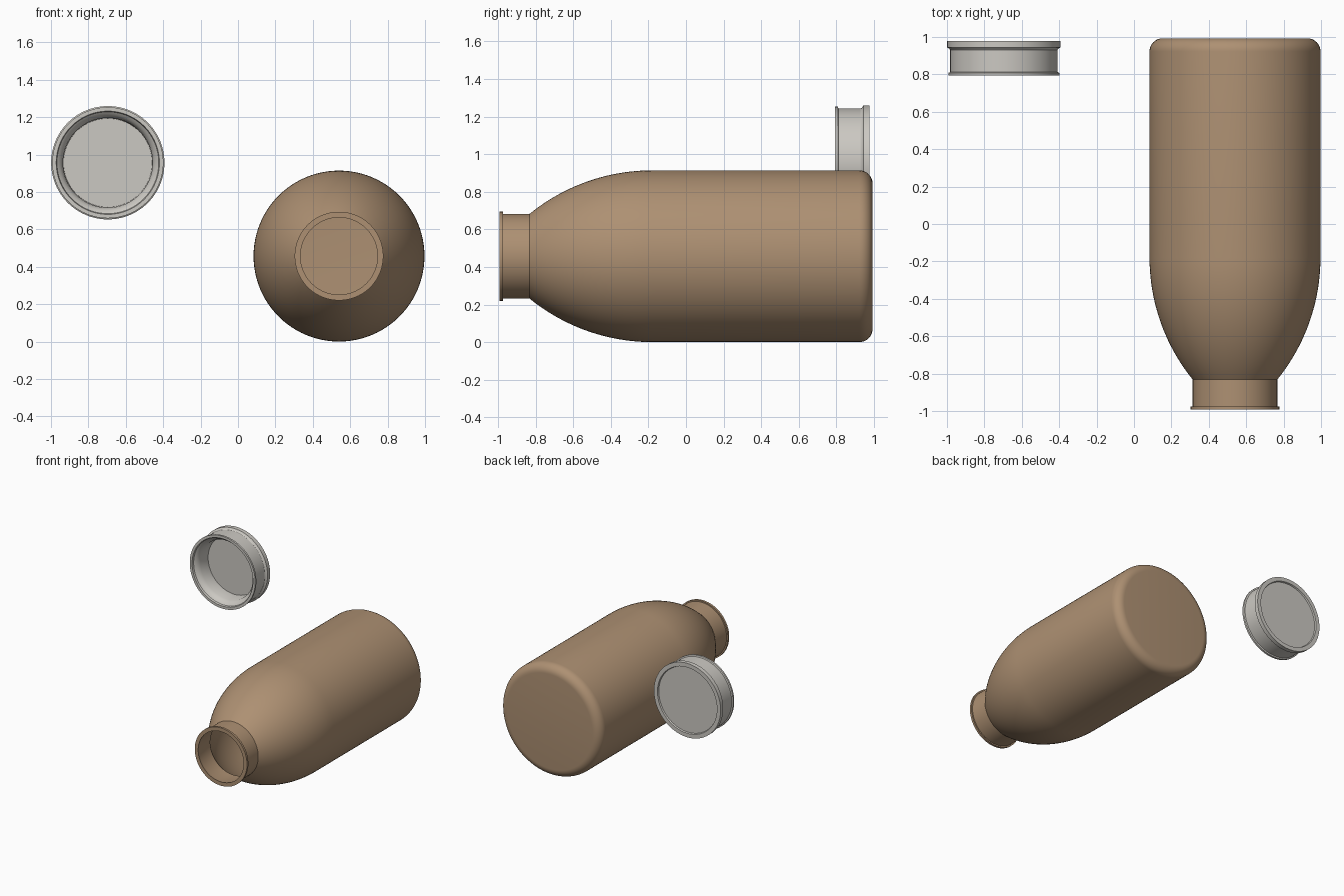
import bpy, bmesh, math
from math import sin, cos, pi, radians

if "Cube" in bpy.data.objects:
    bpy.data.objects.remove(bpy.data.objects["Cube"])


def material(name, color):
    m = bpy.data.materials.new(name)
    m.diffuse_color = color
    m.use_nodes = True
    m.node_tree.nodes["Principled BSDF"].inputs["Base Color"].default_value = m.diffuse_color
    return m


def lathe(name, profile, cx, cz, mat, sides=96):
    """Spin (radius, y) points around an axis parallel to y."""
    bm = bmesh.new()
    rings = []
    for r, y in profile:
        if r == 0:
            rings.append([bm.verts.new((0, y, 0))])
        else:
            rings.append([bm.verts.new((r * cos(2 * pi * i / sides), y, r * sin(2 * pi * i / sides)))
                          for i in range(sides)])
    for a, b in zip(rings, rings[1:]):
        for i in range(sides):
            j = (i + 1) % sides
            quad = [a[i % len(a)], a[j % len(a)], b[j % len(b)], b[i % len(b)]]
            bm.faces.new(list(dict.fromkeys(quad)))
    bmesh.ops.recalc_face_normals(bm, faces=bm.faces)
    me = bpy.data.meshes.new(name)
    bm.to_mesh(me)
    bm.free()
    ob = bpy.data.objects.new(name, me)
    ob.location = (cx, 0, cz)
    bpy.context.collection.objects.link(ob)
    me.materials.append(mat)
    bpy.ops.object.select_all(action='DESELECT')
    ob.select_set(True)
    bpy.context.view_layer.objects.active = ob
    bpy.ops.object.shade_smooth_by_angle(angle=radians(30))
    return ob


def body_curve(r_max, r_neck, y_neck, y_shoulder, y_base, fillet):
    """Neck base -> curved shoulder -> straight side -> rounded base -> centre."""
    h, d = r_max - r_neck, y_shoulder - y_neck
    R = (h * h + d * d) / (2 * h)
    a0 = math.asin(d / R)
    pts = [(r_max - R + R * cos(a0 * (1 - k / 20)), y_shoulder - R * sin(a0 * (1 - k / 20)))
           for k in range(21)]
    for k in range(9):
        a = pi / 2 * k / 8
        pts.append((r_max - fillet + fillet * cos(a), y_base - fillet + fillet * sin(a)))
    return pts + [(0, y_base)]


brown = material("brown", (0.42, 0.28, 0.17, 1))
grey = material("warm_grey", (0.60, 0.58, 0.54, 1))

# Bottle: hollow shell with lip, neck, shoulder and rounded base
outer = [(0.237, -0.993), (0.237, -0.975), (0.226, -0.975)]
outer += body_curve(0.457, 0.226, -0.832, -0.18, 0.993, 0.07)
inner = [(0.206, -0.993), (0.212, -0.97)]
inner += body_curve(0.440, 0.212, -0.829, -0.18, 0.976, 0.06)
lathe("bottle", inner[::-1] + outer, 0.54, 0.457, brown)

# Cap: open to the front, flanged at both ends, shallow recess in the back
cap = [(0, 0.945), (0.237, 0.945), (0.240, 0.85), (0.255, 0.82), (0.272, 0.808), (0.276, 0.793),
       (0.297, 0.793), (0.297, 0.808), (0.287, 0.812), (0.287, 0.930), (0.292, 0.938),
       (0.303, 0.944), (0.303, 0.978), (0.270, 0.978), (0.266, 0.966), (0, 0.966)]
lathe("cap", cap, -0.696, 0.956, grey)
